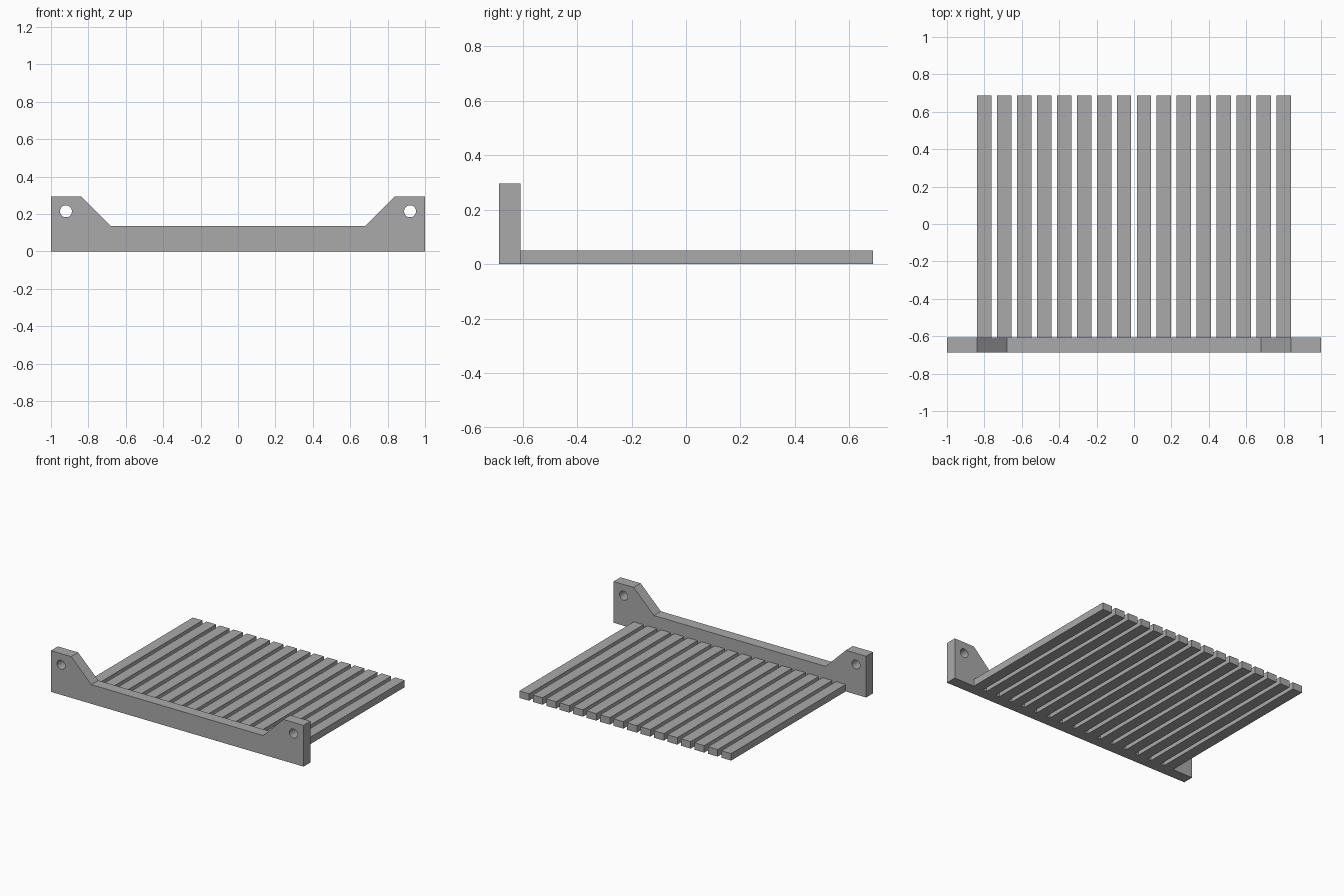
import bpy, bmesh
from math import radians

if "Cube" in bpy.data.objects:
    bpy.data.objects.remove(bpy.data.objects["Cube"], do_unlink=True)

BACK, FRONT, JOINT = 0.687, -0.687, -0.608
SLATS, SLAT_W, SLAT_H, SPAN = 16, 0.077, 0.05, 0.8

grey = bpy.data.materials.new("plain grey")
grey.use_nodes = True
colour = (0.4, 0.4, 0.4, 1)
grey.diffuse_color = colour
grey.node_tree.nodes["Principled BSDF"].inputs["Base Color"].default_value = colour


def finish(bm, name):
    bmesh.ops.recalc_face_normals(bm, faces=bm.faces)
    mesh = bpy.data.meshes.new(name)
    bm.to_mesh(mesh)
    bm.free()
    mesh.materials.append(grey)
    obj = bpy.data.objects.new(name, mesh)
    bpy.context.collection.objects.link(obj)
    return obj


# Front rail: mirrored outline with raised ears, extruded backwards
half = [(1, 0), (1, 0.295), (0.84, 0.295), (0.68, 0.137)]
outline = half + [(-x, z) for x, z in reversed(half)]
bm = bmesh.new()
face = bm.faces.new([bm.verts.new((x, FRONT, z)) for x, z in outline])
ext = bmesh.ops.extrude_face_region(bm, geom=[face])["geom"]
bmesh.ops.translate(bm, vec=(0, JOINT - FRONT, 0),
                    verts=[v for v in ext if isinstance(v, bmesh.types.BMVert)])
rail = finish(bm, "front_rail")

# Round mounting holes through both ears
for side, x in (("left", 0.92), ("right", -0.92)):
    bpy.ops.mesh.primitive_cylinder_add(
        vertices=32, radius=0.032, depth=0.3,
        location=(x, (FRONT + JOINT) / 2, 0.215), rotation=(radians(90), 0, 0))
    cutter = bpy.context.object
    cutter.name = side + "_hole_cutter"
    cutter.data.materials.append(grey)
    cutter.hide_render = True
    cutter.hide_set(True)
    cut = rail.modifiers.new(side + "_hole", "BOOLEAN")
    cut.operation = "DIFFERENCE"
    cut.solver = "EXACT"
    cut.object = cutter

# Row of slats running back from the rail
for i in range(SLATS):
    bm = bmesh.new()
    bmesh.ops.create_cube(bm, size=1)
    bmesh.ops.scale(bm, vec=(SLAT_W, BACK - JOINT, SLAT_H), verts=bm.verts)
    slat = finish(bm, f"slat_{i + 1}")
    slat.location = (-SPAN + 2 * SPAN * i / (SLATS - 1), (BACK + JOINT) / 2, SLAT_H / 2)
